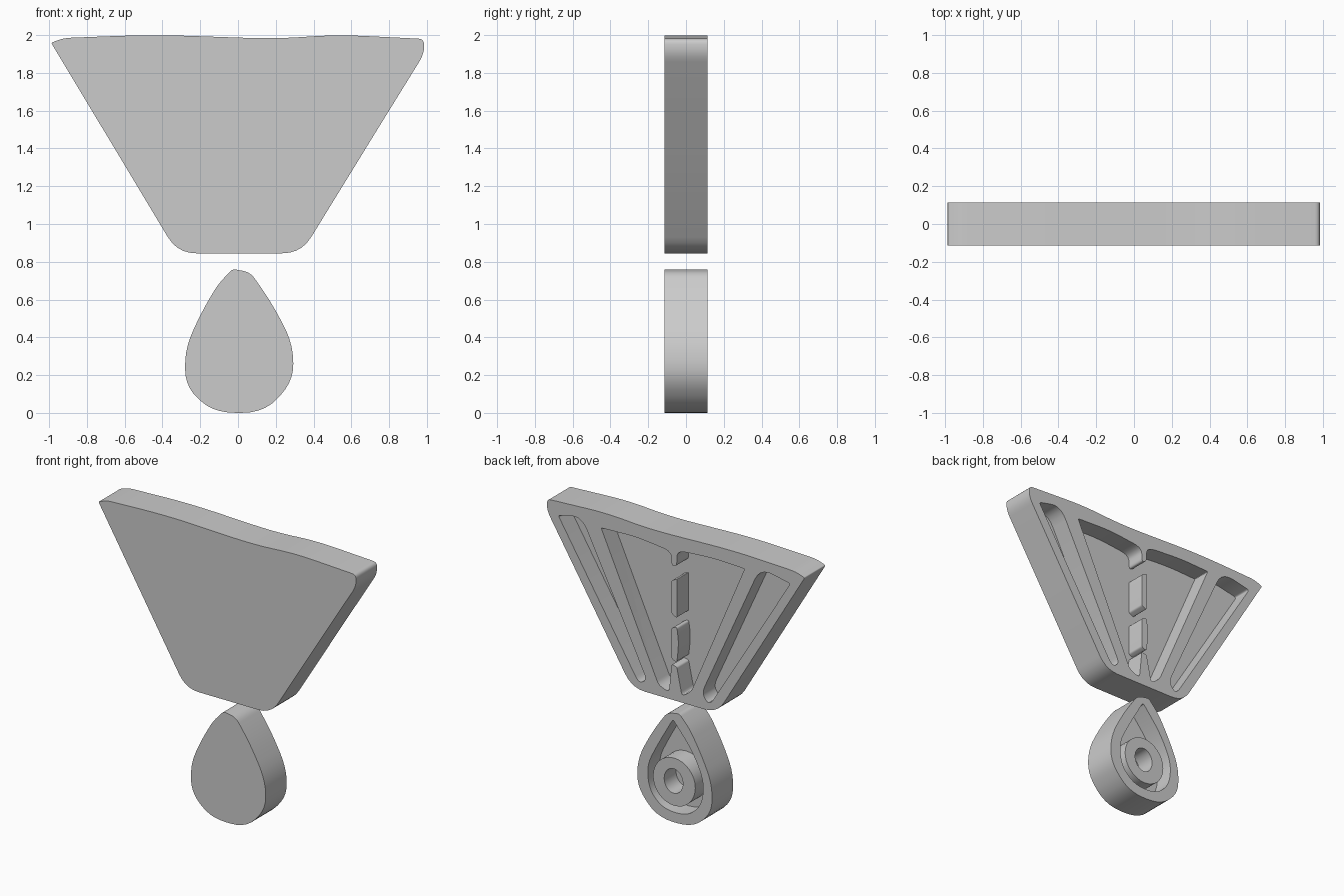
import bpy, bmesh, math
from mathutils import Vector

if "Cube" in bpy.data.objects:
    bpy.data.objects.remove(bpy.data.objects["Cube"])

FRONT, FLOOR, BACK = -0.115, -0.015, 0.115

grey = bpy.data.materials.new("plain grey")
grey.use_nodes = True
grey.diffuse_color = (0.6, 0.6, 0.6, 1)
grey.node_tree.nodes["Principled BSDF"].inputs["Base Color"].default_value = (0.6, 0.6, 0.6, 1)


def rounded(points, radius, steps=5):
    """Round each corner of an outline; a third value gives a corner its own radius."""
    pts = [Vector(p[:2]) for p in points]
    out = []
    for i, p in enumerate(pts):
        r = points[i][2] if len(points[i]) > 2 else radius
        a, b = pts[i - 1] - p, pts[(i + 1) % len(pts)] - p
        start = p + a.normalized() * min(r, a.length * 0.45)
        end = p + b.normalized() * min(r, b.length * 0.45)
        for k in range(steps + 1):
            t = k / steps
            out.append(start * (1 - t) ** 2 + p * 2 * t * (1 - t) + end * t * t)
    return out


def ellipse(cx, cz, rx, rz, n=32):
    return [Vector((cx + rx * math.cos(math.tau * k / n), cz + rz * math.sin(math.tau * k / n)))
            for k in range(n)]


def slab(name, outline, y0, y1):
    """Extrude an x-z outline from y0 to y1."""
    bm = bmesh.new()
    face = bm.faces.new([bm.verts.new((p[0], y0, p[1])) for p in outline])
    new = bmesh.ops.extrude_face_region(bm, geom=[face])["geom"]
    bmesh.ops.translate(bm, vec=(0, y1 - y0, 0),
                        verts=[v for v in new if isinstance(v, bmesh.types.BMVert)])
    bmesh.ops.recalc_face_normals(bm, faces=bm.faces)
    mesh = bpy.data.meshes.new(name)
    bm.to_mesh(mesh)
    bm.free()
    mesh.materials.append(grey)
    obj = bpy.data.objects.new(name, mesh)
    bpy.context.collection.objects.link(obj)
    return obj


def carve(body, outlines):
    """Cut pockets into the back of a body, down to the floor."""
    cutters = []
    for outline in outlines:
        cutter = slab("cutter", outline, FLOOR, BACK + 0.1)
        cutter.hide_render = True
        mod = body.modifiers.new("pocket", "BOOLEAN")
        mod.operation, mod.solver, mod.object = "DIFFERENCE", "EXACT", cutter
        cutters.append(cutter)
    graph = bpy.context.evaluated_depsgraph_get()
    mesh = bpy.data.meshes.new_from_object(body.evaluated_get(graph))
    body.modifiers.clear()
    body.data = mesh
    for cutter in cutters:
        bpy.data.objects.remove(cutter)


# Tapered plate with a gently waved top edge
plate = slab("tapered_plate", rounded([
    (-0.99, 1.96, 0.01), (-0.92, 1.985, 0.04), (-0.45, 2.003, 0.2), (0.2, 1.98, 0.2),
    (0.52, 2.003, 0.15), (0.985, 1.98, 0.03), (0.985, 1.9, 0.05), (0.75, 1.52),
    (0.335, 0.845), (-0.32, 0.845)], 0.1), FRONT, BACK)

# Side pockets and the wide middle pocket with its top and bottom rib stubs
left_pocket = rounded([(0.9, 1.89, 0.02), (0.72, 1.93, 0.1), (0.22, 0.93), (0.28, 0.89)], 0.05)
right_pocket = rounded([(-0.88, 1.89, 0.02), (-0.65, 1.94, 0.1), (-0.2, 0.95), (-0.26, 0.88)], 0.06)
middle_pocket = rounded([
    (0.57, 1.89, 0.01), (0.3, 1.9, 0.1), (0.03, 1.87, 0.07), (0.03, 1.77), (-0.01, 1.78),
    (-0.01, 1.89, 0.07), (-0.3, 1.91, 0.1), (-0.53, 1.9, 0.01), (-0.12, 0.94), (-0.05, 0.89),
    (-0.01, 1.08, 0.01), (0.03, 1.09, 0.01), (0.05, 0.89), (0.13, 0.92)], 0.03)
carve(plate, [left_pocket, right_pocket, middle_pocket])

# Broken centre rib standing on the pocket floor
upper = slab("upper_rib_block", rounded([(0.03, 1.44), (0.03, 1.67), (-0.01, 1.69), (-0.01, 1.42)], 0.01),
             FLOOR - 0.01, BACK)
lower = slab("lower_rib_block", rounded([(0.03, 1.13, 0.01), (0.03, 1.34, 0.01), (-0.01, 1.36),
                                         (-0.025, 1.25, 0.06), (-0.01, 1.11)], 0.02), FLOOR - 0.01, BACK)

# Hanging drop with a hollow back
drop = slab("drop", rounded([
    (-0.03, 0.762, 0.02), (0.065, 0.745, 0.04), (0.18, 0.58), (0.29, 0.37), (0.295, 0.17), (0.14, 0.0),
    (-0.13, 0.0), (-0.28, 0.14), (-0.28, 0.34), (-0.2, 0.52), (-0.11, 0.675, 0.05)], 0.12), FRONT, BACK)
carve(drop, [rounded([(0.02, 0.71, 0.02), (0.14, 0.5), (0.22, 0.34), (0.2, 0.17), (0.09, 0.07),
                      (-0.09, 0.07), (-0.2, 0.17), (-0.22, 0.34), (-0.13, 0.53)], 0.1)])

# Round boss with a blind hole
boss = slab("round_boss", ellipse(0.01, 0.28, 0.162, 0.165), FLOOR - 0.01, BACK)
carve(boss, [ellipse(0.015, 0.285, 0.072, 0.085)])

# Smooth the curved walls, keep the rims sharp
bpy.ops.object.select_all(action="DESELECT")
for obj in (plate, upper, lower, drop, boss):
    obj.select_set(True)
bpy.context.view_layer.objects.active = plate
bpy.ops.object.shade_smooth_by_angle(angle=math.radians(30))
